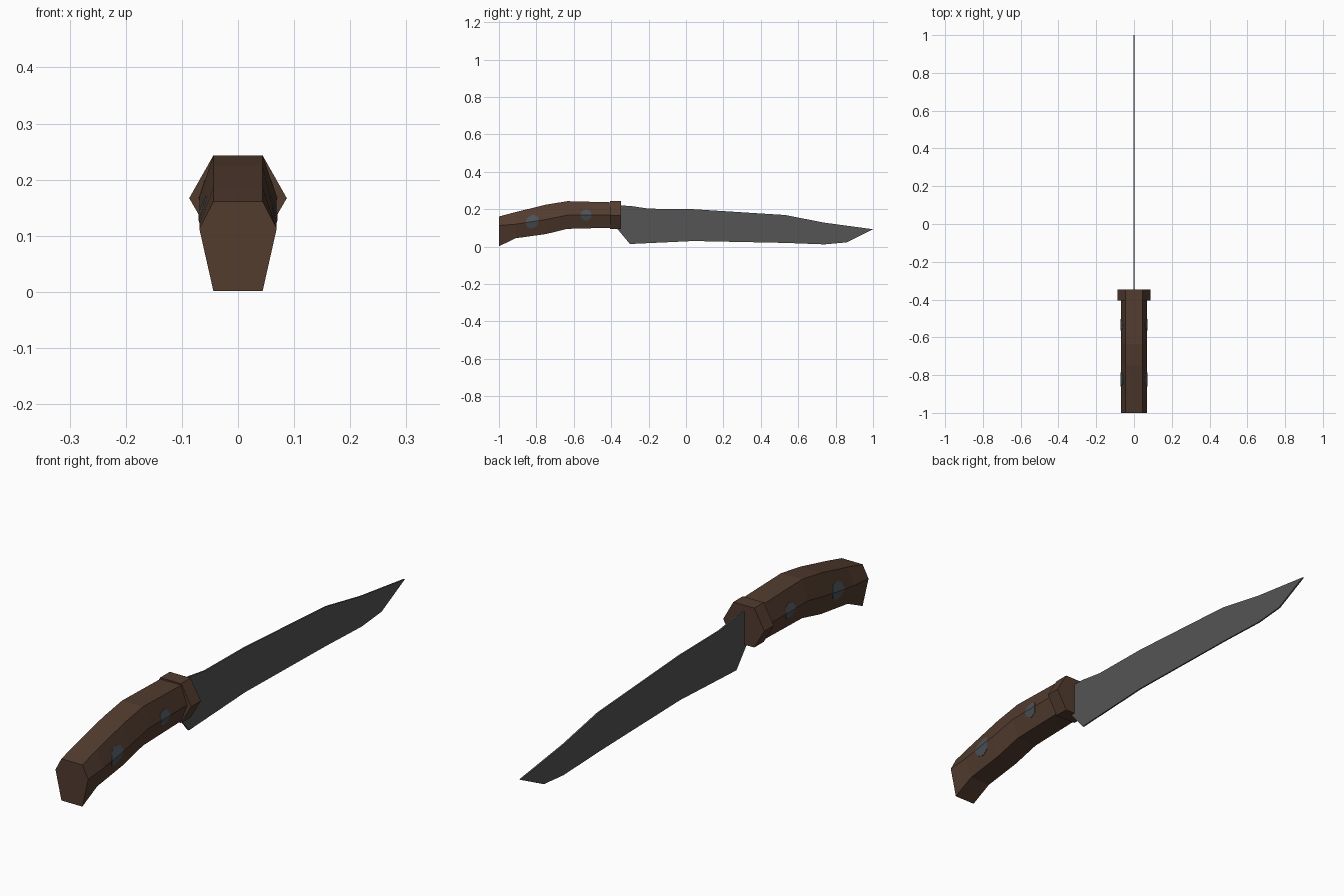
import bpy, bmesh, math

if "Cube" in bpy.data.objects:
    bpy.data.objects.remove(bpy.data.objects["Cube"])


def material(name, col):
    m = bpy.data.materials.new(name)
    m.diffuse_color = (*col, 1)
    m.use_nodes = True
    m.node_tree.nodes["Principled BSDF"].inputs["Base Color"].default_value = m.diffuse_color
    return m


WOOD = material("brown wood", (0.085, 0.045, 0.028))
STEEL = material("grey steel", (0.09, 0.09, 0.09))
RIVET = material("rivet blue grey", (0.075, 0.085, 0.095))


def make(name, verts, faces, mat):
    bm = bmesh.new()
    vs = [bm.verts.new(v) for v in verts]
    for f in faces:
        bm.faces.new([vs[i] for i in f])
    bmesh.ops.recalc_face_normals(bm, faces=bm.faces)
    me = bpy.data.meshes.new(name)
    bm.to_mesh(me)
    bm.free()
    me.materials.append(mat)
    ob = bpy.data.objects.new(name, me)
    bpy.context.collection.objects.link(ob)
    return ob


def hex_loft(name, stations, edge, ridge, mat):
    """Six-sided bar along y; stations are (y, bottom, middle, top)."""
    verts, faces = [], []
    for y, b, m, t in stations:
        verts += [(-edge, y, b), (edge, y, b), (ridge, y, m),
                  (edge, y, t), (-edge, y, t), (-ridge, y, m)]
    n = len(stations)
    for s in range(n - 1):
        for i in range(6):
            j = (i + 1) % 6
            faces.append((s*6 + i, s*6 + j, s*6 + 6 + j, s*6 + 6 + i))
    faces += [tuple(range(6)), tuple(range(n*6 - 6, n*6))]
    return make(name, verts, faces, mat)


# curved handle and wider guard
EDGE, RIDGE = 0.044, 0.069
HANDLE = [(-1.0, 0.002, 0.113, 0.161), (-0.91, 0.045, 0.12, 0.185),
          (-0.75, 0.067, 0.145, 0.224), (-0.635, 0.095, 0.168, 0.243),
          (-0.40, 0.101, 0.168, 0.237)]
hex_loft("handle", HANDLE, EDGE, RIDGE, WOOD)
hex_loft("guard", [(-0.405, 0.093, 0.167, 0.243), (-0.348, 0.093, 0.167, 0.243)],
         0.044, 0.087, WOOD)

# thin blade cut from a side outline
OUTLINE = [(-0.37, 0.22), (-0.30, 0.218), (-0.20, 0.203), (0.04, 0.2), (0.53, 0.169),
           (0.74, 0.128), (1.0, 0.093), (0.86, 0.023), (0.74, 0.012), (0.53, 0.02),
           (0.04, 0.03), (-0.30, 0.014), (-0.37, 0.098)]
n = len(OUTLINE)
make("blade", [(x, y, z) for x in (-0.003, 0.003) for y, z in OUTLINE],
     [tuple(range(n)), tuple(range(n, 2*n))]
     + [(i, (i + 1) % n, n + (i + 1) % n, n + i) for i in range(n)], STEEL)


# rivets: thin plates folded over the handle ridge
def on_handle(y, dz, lift):
    for a, c in zip(HANDLE, HANDLE[1:]):
        if a[0] <= y <= c[0]:
            k = (y - a[0]) / (c[0] - a[0])
            b, m, t = [a[i] + k*(c[i] - a[i]) for i in (1, 2, 3)]
            span = (t - m) if dz > 0 else (m - b)
            return (RIDGE - (RIDGE - EDGE) * abs(dz) / span + lift, y, m + dz)


for name, cy, r in (("rear_rivet", -0.822, 0.037), ("front_rivet", -0.534, 0.031)):
    for side, tag in ((1, "right"), (-1, "left")):
        verts = []
        for lift in (0.0015, -0.003):
            for i in range(8):
                a = i * math.pi / 4
                x, y, z = on_handle(cy + r*math.cos(a), r*math.sin(a), lift)
                verts.append((side*x, y, z))
        faces = [(0, 1, 2, 3, 4), (4, 5, 6, 7, 0),
                 (8, 9, 10, 11, 12), (12, 13, 14, 15, 8)]
        faces += [(i, (i + 1) % 8, 8 + (i + 1) % 8, 8 + i) for i in range(8)]
        make(f"{name}_{tag}", verts, faces, RIVET)
